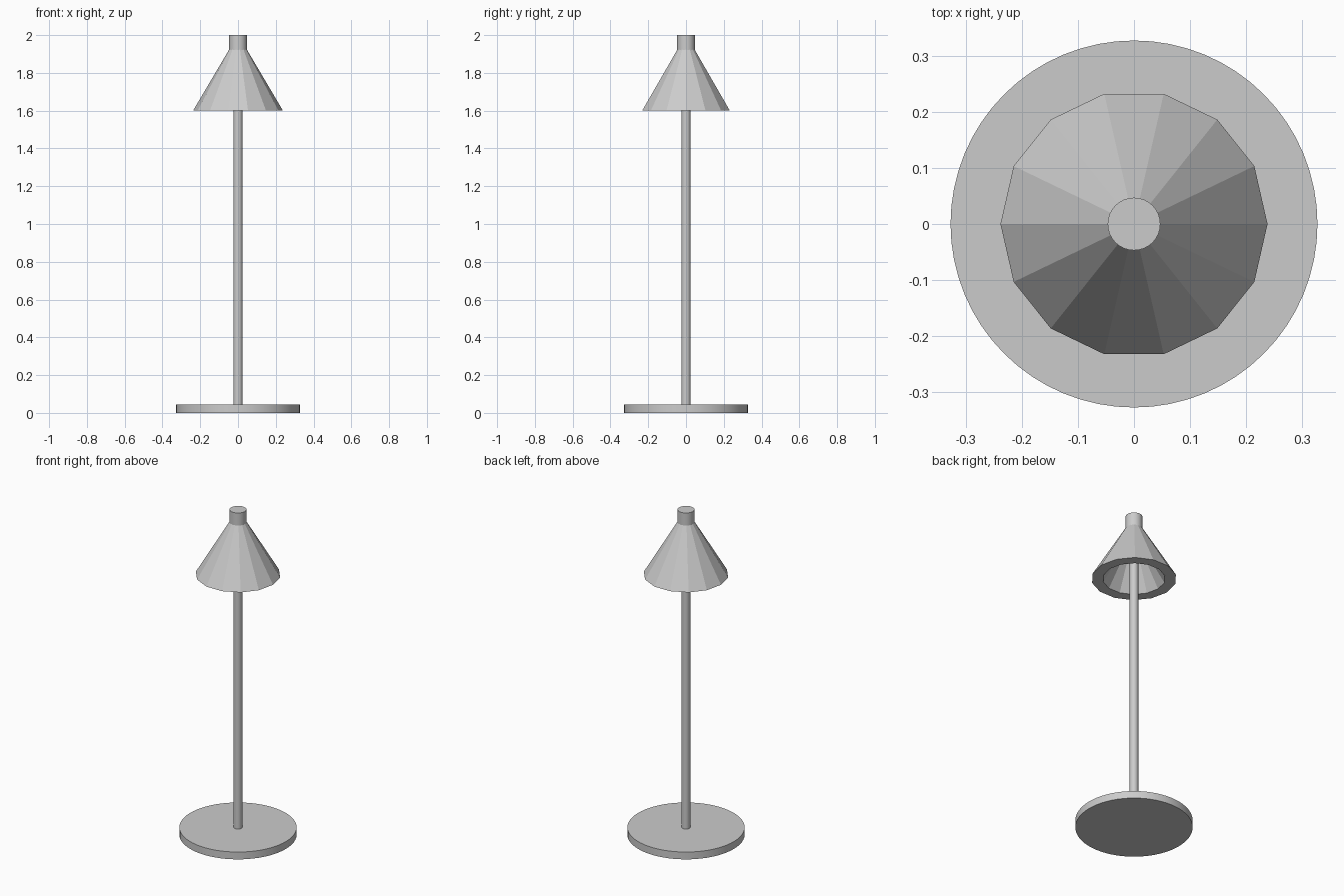
import bpy, bmesh
from math import cos, sin, pi, radians

if "Cube" in bpy.data.objects:
    bpy.data.objects.remove(bpy.data.objects["Cube"])


def lathe(name, profile, sides, smooth=False):
    """Revolve (radius, z) points around z; radius 0 makes a pole."""
    bm = bmesh.new()
    rings = []
    for r, z in profile:
        n = sides if r > 0 else 1
        rings.append([bm.verts.new((r * cos(2 * pi * i / sides), r * sin(2 * pi * i / sides), z))
                      for i in range(n)])
    for a, b in zip(rings, rings[1:]):
        for i in range(sides):
            j = (i + 1) % sides
            if len(a) == 1:
                bm.faces.new((a[0], b[j], b[i]))
            elif len(b) == 1:
                bm.faces.new((a[i], a[j], b[0]))
            else:
                bm.faces.new((a[i], a[j], b[j], b[i]))
    # Close flat ends
    for ring in (rings[0], rings[-1]):
        if len(ring) > 1:
            bm.faces.new(ring)
    bmesh.ops.recalc_face_normals(bm, faces=bm.faces)
    mesh = bpy.data.meshes.new(name)
    bm.to_mesh(mesh)
    bm.free()
    obj = bpy.data.objects.new(name, mesh)
    bpy.context.collection.objects.link(obj)
    if smooth:
        bpy.ops.object.select_all(action='DESELECT')
        obj.select_set(True)
        bpy.context.view_layer.objects.active = obj
        bpy.ops.object.shade_smooth_by_angle(angle=radians(30))
    return obj


# Round foot
lathe("base", [(0.327, 0), (0.327, 0.045)], 64, True)

# Upright pole, running up into the shade
lathe("pole", [(0.024, 0.04), (0.024, 1.88)], 32, True)

# Faceted hollow shade with a thick flat rim
lathe("lamp_shade", [(0, 1.87), (0.02, 1.86), (0.175, 1.6), (0.238, 1.6),
                     (0.046, 1.925), (0, 1.925)], 14)

# Cap on top of the shade
lathe("shade_cap", [(0.047, 1.90), (0.047, 2.0)], 32, True)
